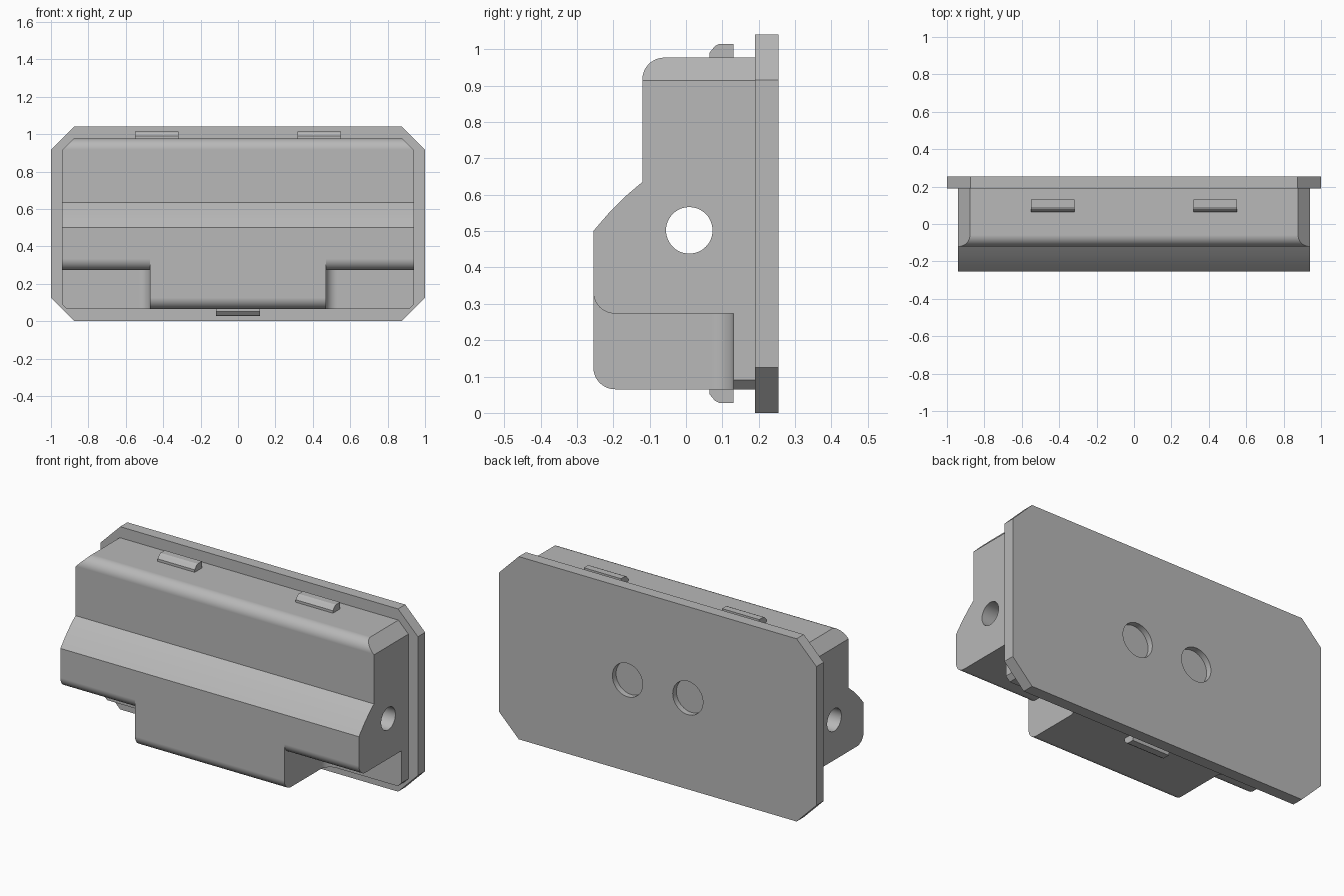
import bpy
import bmesh
from math import cos, sin, radians
from mathutils import Vector

cube = bpy.data.objects.get("Cube")
if cube:
    bpy.data.objects.remove(cube, do_unlink=True)

grey = bpy.data.materials.new("plain grey")
grey.use_nodes = True
COLOUR = (0.48, 0.48, 0.48, 1)
grey.diffuse_color = COLOUR
grey.node_tree.nodes["Principled BSDF"].inputs["Base Color"].default_value = COLOUR


def arc(u, v, r, start, end, steps=12):
    """Points along a circular arc, angles in degrees."""
    angles = [radians(start + (end - start) * i / steps) for i in range(steps + 1)]
    return [(u + r * cos(a), v + r * sin(a)) for a in angles]


def extrude(name, outline, axis, low, high):
    """Prism from a 2D outline, drawn in the two axes left over."""
    def place(u, v, w):
        return {"x": (w, u, v), "y": (u, w, v), "z": (u, v, w)}[axis]
    bm = bmesh.new()
    face = bm.faces.new([bm.verts.new(place(u, v, low)) for u, v in outline])
    moved = bmesh.ops.extrude_face_region(bm, geom=[face])["geom"]
    bmesh.ops.translate(bm, vec=Vector(place(0, 0, high - low)),
                        verts=[g for g in moved if isinstance(g, bmesh.types.BMVert)])
    bmesh.ops.recalc_face_normals(bm, faces=bm.faces)
    mesh = bpy.data.meshes.new(name)
    bm.to_mesh(mesh)
    bm.free()
    mesh.materials.append(grey)
    obj = bpy.data.objects.new(name, mesh)
    bpy.context.collection.objects.link(obj)
    return obj


def select(obj):
    bpy.ops.object.select_all(action="DESELECT")
    obj.select_set(True)
    bpy.context.view_layer.objects.active = obj


def combine(obj, tool, operation):
    """Apply a boolean and remove its cutter."""
    select(obj)
    mod = obj.modifiers.new("cut", "BOOLEAN")
    mod.operation, mod.solver, mod.object = operation, "EXACT", tool
    bpy.ops.object.modifier_apply(modifier=mod.name)
    bpy.data.objects.remove(tool, do_unlink=True)


def smooth(obj):
    select(obj)
    bpy.ops.object.shade_smooth_by_angle(angle=radians(30))
    mod = obj.modifiers.new("even shading", "WEIGHTED_NORMAL")
    mod.keep_sharp = True


def octagon(x, bottom, top, low_cut, high_cut):
    """Rectangle with chamfered corners, in x and z."""
    right = [(x - low_cut, bottom), (x, bottom + low_cut),
             (x, top - high_cut), (x - high_cut, top)]
    return right + [(-u, v) for u, v in reversed(right)]


# Body: stepped side profile with rounded front edges
R = 0.06
FRONT, STEP, FLANGE, BACK = -0.255, -0.12, 0.13, 0.2
BOTTOM, TOP, NOTCH = 0.065, 0.977, 0.273
profile = [(BACK, BOTTOM)]
profile += arc(FRONT + R, BOTTOM + R, R, 270, 180)
profile += [(FRONT, 0.5), (-0.212, 0.55), (-0.165, 0.597), (STEP, 0.635)]
profile += arc(STEP + R, TOP - R, R, 180, 90)
profile += [(BACK, TOP)]
body = extrude("body", profile, "x", -1.1, 1.1)
ends = extrude("end_cutter", octagon(0.94, BOTTOM - 0.0001, TOP + 0.0001, 0.025, 0.063),
               "y", -0.5, BACK + 0.1)
combine(body, ends, "INTERSECT")

# Notches under both ends, leaving the middle block and the rear flange
INNER = 0.47
for side in (1, -1):
    plan = [(INNER, -0.5)] + arc(INNER + R, FLANGE - R, R, 180, 90)
    plan += [(1.2, FLANGE), (1.2, -0.5)]
    notch = extrude("notch_cutter", [(side * u, v) for u, v in plan], "z", -0.2, NOTCH)
    combine(body, notch, "DIFFERENCE")
    edge = [(-0.4, 0.2), (FRONT + R, 0.2)]
    edge += arc(FRONT + R, NOTCH + R, R, 270, 180) + [(-0.4, NOTCH + R)]
    low, high = sorted((side * INNER, side * 1.2))
    combine(body, extrude("edge_cutter", edge, "x", low, high), "DIFFERENCE")

# Round bore running through the whole length
bore = extrude("bore_cutter", arc(0.009, 0.502, 0.064, 0, 360, 48)[:-1], "x", -1.3, 1.3)
combine(body, bore, "DIFFERENCE")
smooth(body)

# Back plate with two shallow round recesses
plate = extrude("back_plate", octagon(1, 0, 1.04, 0.125, 0.125), "y", 0.19, 0.255)
for x in (-0.19, 0.19):
    recess = extrude("recess_cutter", arc(x, 0.52, 0.095, 0, 360, 48)[:-1], "y", 0.222, 0.4)
    combine(plate, recess, "DIFFERENCE")
smooth(plate)


# Snap clips: two on top, one underneath
def clip(name, x, base, up):
    shape = [(FLANGE, -0.02), (FLANGE, 0.038), (0.092, 0.038), (0.08, 0.032),
             (0.065, 0.014), (0.065, -0.02)]
    extrude(name, [(y, base + up * z) for y, z in shape], "x", x - 0.117, x + 0.117)


clip("top_clip_left", 0.435, TOP, 1)
clip("top_clip_right", -0.435, TOP, 1)
clip("bottom_clip", 0, BOTTOM, -1)
